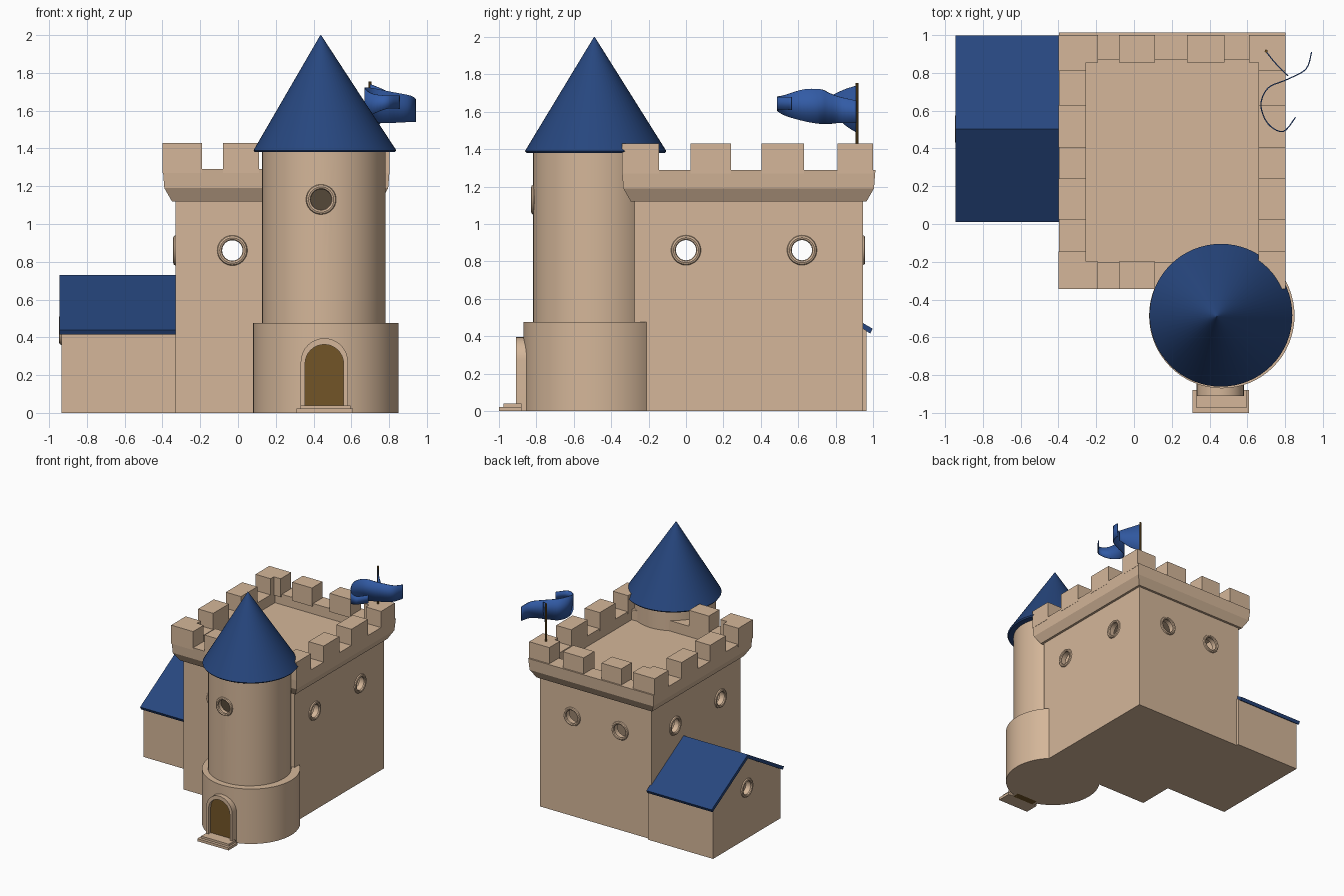
import bpy, bmesh, math
from mathutils import Vector

if "Cube" in bpy.data.objects:
    bpy.data.objects.remove(bpy.data.objects["Cube"])

def mat(name, rgb):
    m = bpy.data.materials.new(name)
    m.diffuse_color = (*rgb, 1)
    m.use_nodes = True
    m.node_tree.nodes["Principled BSDF"].inputs["Base Color"].default_value = m.diffuse_color
    return m

STONE = mat("sandstone", (0.66, 0.47, 0.32))
BLUE = mat("roof_blue", (0.02, 0.062, 0.21))
FLAG = mat("flag_blue", (0.032, 0.105, 0.38))
WOOD = mat("door_brown", (0.17, 0.09, 0.02))
DARK = mat("dark_opening", (0.09, 0.065, 0.04))

def mesh_obj(name, verts, faces, m, fix=True):
    me = bpy.data.meshes.new(name)
    me.from_pydata([tuple(v) for v in verts], [], faces)
    if fix:
        bm = bmesh.new()
        bm.from_mesh(me)
        bmesh.ops.recalc_face_normals(bm, faces=bm.faces)
        bm.to_mesh(me)
        bm.free()
    me.materials.append(m)
    ob = bpy.data.objects.new(name, me)
    bpy.context.collection.objects.link(ob)
    return ob

def smooth(ob):
    bpy.ops.object.select_all(action='DESELECT')
    ob.select_set(True)
    bpy.context.view_layer.objects.active = ob
    bpy.ops.object.shade_smooth_by_angle(angle=math.radians(35))
    return ob

def box_data(x0, x1, y0, y1, z0, z1, base=0):
    v = [(x, y, z) for z in (z0, z1) for x, y in ((x0, y0), (x1, y0), (x1, y1), (x0, y1))]
    f = [(3, 2, 1, 0), (4, 5, 6, 7)] + [(i, (i + 1) % 4, (i + 1) % 4 + 4, i + 4) for i in range(4)]
    return v, [tuple(base + i for i in q) for q in f]

def box(name, *dims, m=STONE):
    return mesh_obj(name, *box_data(*dims), m)

def prism(name, pts, a, b, axis, m):
    """Extrude a 2D outline (u, z) along x or y."""
    P = (lambda u, z, d: (u, d, z)) if axis == 'y' else (lambda u, z, d: (d, u, z))
    n = len(pts)
    v = [P(u, z, d) for d in (a, b) for u, z in pts]
    f = [tuple(range(n)), tuple(range(n, 2 * n))]
    f += [(i, (i + 1) % n, (i + 1) % n + n, i + n) for i in range(n)]
    return mesh_obj(name, v, f, m)

def lathe(name, prof, m, n=64):
    """Rings of (x, y, z, radius) joined into a closed round solid."""
    v = [(x + r * math.cos(2 * math.pi * i / n), y + r * math.sin(2 * math.pi * i / n), z)
         for x, y, z, r in prof for i in range(n)]
    f = [tuple(range(n)), tuple(range(len(v) - n, len(v)))]
    f += [(k * n + i, k * n + (i + 1) % n, (k + 1) * n + (i + 1) % n, (k + 1) * n + i)
          for k in range(len(prof) - 1) for i in range(n)]
    return smooth(mesh_obj(name, v, f, m))

def turn(axis):
    return (0, math.pi / 2, 0) if axis == 'x' else (math.pi / 2, 0, 0)

def cut_hole(ob, pos, axis, depth, r=0.06):
    bpy.ops.mesh.primitive_cylinder_add(vertices=32, radius=r, depth=depth, location=pos, rotation=turn(axis))
    c = bpy.context.object
    c.hide_render = True
    mod = ob.modifiers.new("hole", 'BOOLEAN')
    mod.operation, mod.solver, mod.object = 'DIFFERENCE', 'EXACT', c
    bpy.context.view_layer.objects.active = ob
    bpy.ops.object.modifier_apply(modifier=mod.name)
    bpy.data.objects.remove(c)

def window_ring(pos, axis):
    bpy.ops.mesh.primitive_torus_add(major_radius=0.067, minor_radius=0.013, major_segments=32,
                                     minor_segments=8, location=pos, rotation=turn(axis))
    ob = bpy.context.object
    ob.name = "window_frame"
    ob.data.materials.append(STONE)
    smooth(ob)

# Keep: hollow walls with round window openings
X0, X1, Y0, Y1, T = -0.33, 0.735, -0.275, 0.945, 0.05
vo, fo = box_data(X0, X1, Y0, Y1, 0, 1.14)
vi, fi = box_data(X0 + T, X1 - T, Y0 + T, Y1 - T, 0.03, 1.11, 8)
keep = mesh_obj("keep_walls", vo + vi, fo + [q[::-1] for q in fi], STONE, fix=False)
WZ = 0.86
holes = [((x, y, WZ), 'x') for x in (X0, X1) for y in (0.0, 0.62)]
holes += [((-0.03, Y0, WZ), 'y'), ((-0.03, Y1, WZ), 'y'), ((0.43, Y1, WZ), 'y')]
for pos, axis in holes:
    cut_hole(keep, pos, axis, 0.2)
    window_ring(pos, axis)

# Parapet: flared rim with a roof floor inside
rings = [(0.0, 1.12), (0.02, 1.12), (0.06, 1.19), (0.068, 1.29), (-0.075, 1.29), (-0.075, 1.2)]
v = [p for o, z in rings for p in ((X0 - o, Y0 - o, z), (X1 + o, Y0 - o, z),
                                   (X1 + o, Y1 + o, z), (X0 - o, Y1 + o, z))]
f = [(k * 4 + i, k * 4 + (i + 1) % 4, k * 4 + 4 + (i + 1) % 4, k * 4 + 4 + i)
     for k in range(len(rings) - 1) for i in range(4)]
mesh_obj("parapet", v, f + [(0, 1, 2, 3), (20, 21, 22, 23)], STONE)

# Merlons on all four sides, corners included
BX0, BX1, BY0, BY1, W = -0.4, 0.803, -0.343, 1.0, 0.145
for a, b in ((BY0, -0.145), (0.025, 0.24), (0.405, 0.63), (0.81, BY1)):
    box("merlon_left", BX0, BX0 + W, a, b, 1.27, 1.43)
    box("merlon_right", BX1 - W, BX1, a, b, 1.27, 1.43)
for a, b in ((BX0, -0.19), (-0.08, 0.11), (0.28, 0.48), (0.61, BX1)):
    box("merlon_back", a, b, BY1 - W, BY1, 1.27, 1.43)
    if a < 0:
        box("merlon_front", a, b, BY0, BY0 + W, 1.27, 1.43)

# Round tower with base drum and cone roof
TX, TY = 0.455, -0.49
lathe("tower_base", [(0.465, -0.485, 0, 0.385), (0.465, -0.485, 0.475, 0.385)], STONE)
tower = lathe("tower_shaft", [(TX, TY, 0.4, 0.327), (TX, TY, 1.4, 0.327)], STONE)
cut_hole(tower, (0.44, TY - 0.327, 1.13), 'y', 0.12)
window_ring((0.44, TY - 0.325, 1.13), 'y')
bpy.ops.mesh.primitive_cylinder_add(vertices=32, radius=0.062, depth=0.008,
                                    location=(0.44, TY - 0.28, 1.13), rotation=turn('y'))
bpy.context.object.name = "tower_window_dark"
bpy.context.object.data.materials.append(DARK)
lathe("tower_roof", [(0.46, -0.483, 1.38, 0.37), (0.46, -0.483, 1.39, 0.378), (0.438, -0.49, 2.0, 0.002)], BLUE)

# Arched doorway, door and steps
def arch(hw, spring, n=16):
    c = 0.457
    pts = [(c + hw * math.cos(math.pi * i / n), spring + hw * math.sin(math.pi * i / n)) for i in range(n + 1)]
    return [(c + hw, 0.0)] + pts + [(c - hw, 0.0)]

outer, inner = arch(0.125, 0.27), arch(0.102, 0.26)
n = len(outer)
v = [(x, y, z) for y in (-0.91, -0.8) for loop in (outer, inner) for x, z in loop]
f = []
for i in range(n - 1):
    for a, b in ((0, n), (2 * n, 3 * n), (0, 2 * n), (n, 3 * n)):
        f.append((a + i, a + i + 1, b + i + 1, b + i))
f += [(0, n, 3 * n, 2 * n), (n - 1, 2 * n - 1, 4 * n - 1, 3 * n - 1)]
smooth(mesh_obj("door_frame", v, f, STONE))
prism("door", inner, -0.88, -0.82, 'y', WOOD)
box("step_lower", 0.31, 0.61, -1.0, -0.88, 0, 0.022)
box("step_upper", 0.33, 0.595, -0.975, -0.88, 0.02, 0.04)

# Side house with gable roof
house = prism("house_walls", [(0.04, 0), (0.965, 0), (0.965, 0.43), (0.503, 0.70), (0.04, 0.43)],
              -0.935, -0.31, 'x', STONE)
cut_hole(house, (-0.935, 0.503, 0.44), 'x', 0.1)
window_ring((-0.935, 0.503, 0.44), 'x')
prism("house_roof", [(0.01, 0.44), (0.503, 0.73), (0.998, 0.44), (0.985, 0.415), (0.503, 0.697), (0.023, 0.415)],
      -0.945, -0.32, 'x', BLUE)

# Flag pole
lathe("flag_pole", [(0.70, 0.915, 1.4, 0.008), (0.70, 0.915, 1.755, 0.008)], WOOD, 10)

# Flag: waving ribbon (x, y, bottom, top) plus the pennant piece at the pole
def ribbon(name, path, sub):
    pts = []
    for i in range(len(path) - 1):
        p = [Vector(path[min(max(i + k, 0), len(path) - 1)]) for k in (-1, 0, 1, 2)]
        for s in range(sub):
            t = s / sub
            pts.append(0.5 * (2 * p[1] + (p[2] - p[0]) * t + (2 * p[0] - 5 * p[1] + 4 * p[2] - p[3]) * t * t
                              + (3 * p[1] - p[0] - 3 * p[2] + p[3]) * t ** 3))
    pts.append(Vector(path[-1]))
    v = [q for p in pts for q in ((p[0], p[1], p[2]), (p[0], p[1], p[3]))]
    ob = mesh_obj(name, v, [(2 * i, 2 * i + 2, 2 * i + 3, 2 * i + 1) for i in range(len(pts) - 1)], FLAG)
    mod = ob.modifiers.new("thickness", 'SOLIDIFY')
    mod.thickness, mod.offset = 0.006, 0
    smooth(ob)

Vector4 = [(0.94, 0.91, 1.54, 1.66), (0.91, 0.82, 1.54, 1.68), (0.81, 0.765, 1.535, 1.70),
           (0.71, 0.72, 1.535, 1.72), (0.672, 0.63, 1.55, 1.72), (0.71, 0.53, 1.58, 1.69),
           (0.79, 0.49, 1.61, 1.68), (0.855, 0.565, 1.61, 1.68)]
ribbon("flag", Vector4, 5)
ribbon("flag_hoist", [(0.70, 0.912, 1.49, 1.74), (0.75, 0.85, 1.53, 1.72), (0.815, 0.785, 1.60, 1.69)], 4)
